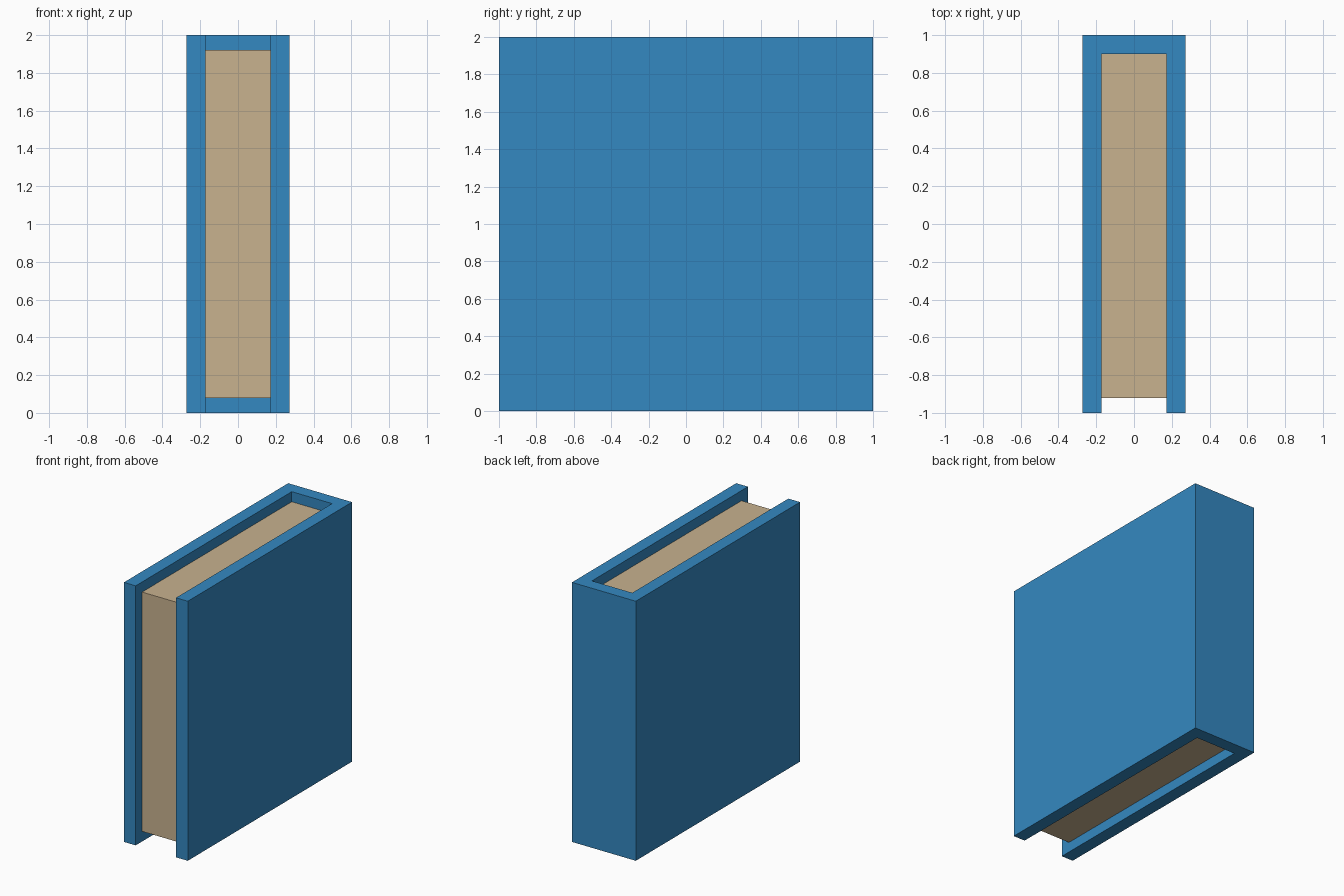
import bpy, bmesh

if "Cube" in bpy.data.objects:
    bpy.data.objects.remove(bpy.data.objects["Cube"])

HALF_W, INNER = 0.272, 0.172   # outer and inner half thickness of the book


def material(name, rgb):
    m = bpy.data.materials.new(name)
    m.diffuse_color = (*rgb, 1.0)
    m.use_nodes = True
    m.node_tree.nodes["Principled BSDF"].inputs["Base Color"].default_value = m.diffuse_color
    return m


def extrude_profile(name, points, z0, z1, mat):
    """Extrude a closed xy outline from z0 up to z1."""
    bm = bmesh.new()
    face = bm.faces.new([bm.verts.new((x, y, z0)) for x, y in points])
    out = bmesh.ops.extrude_face_region(bm, geom=[face])
    top = [v for v in out["geom"] if isinstance(v, bmesh.types.BMVert)]
    bmesh.ops.translate(bm, verts=top, vec=(0, 0, z1 - z0))
    bmesh.ops.recalc_face_normals(bm, faces=bm.faces)
    mesh = bpy.data.meshes.new(name)
    bm.to_mesh(mesh)
    bm.free()
    mesh.materials.append(mat)
    obj = bpy.data.objects.new(name, mesh)
    bpy.context.collection.objects.link(obj)
    return obj


blue = material("cover blue", (0.034, 0.246, 0.533))
tan = material("paper tan", (0.578, 0.445, 0.275))

# Cover: two boards joined by the spine, as one U-shaped profile
right = [(INNER, 0.9), (INNER, -1), (HALF_W, -1), (HALF_W, 1)]
left = [(-x, y) for x, y in reversed(right)]
extrude_profile("book_cover", right + left, 0, 2, blue)

# Page block, set back from the cover edges
pages = [(-INNER, -0.922), (INNER, -0.922), (INNER, 0.9), (-INNER, 0.9)]
extrude_profile("page_block", pages, 0.078, 1.922, tan)
